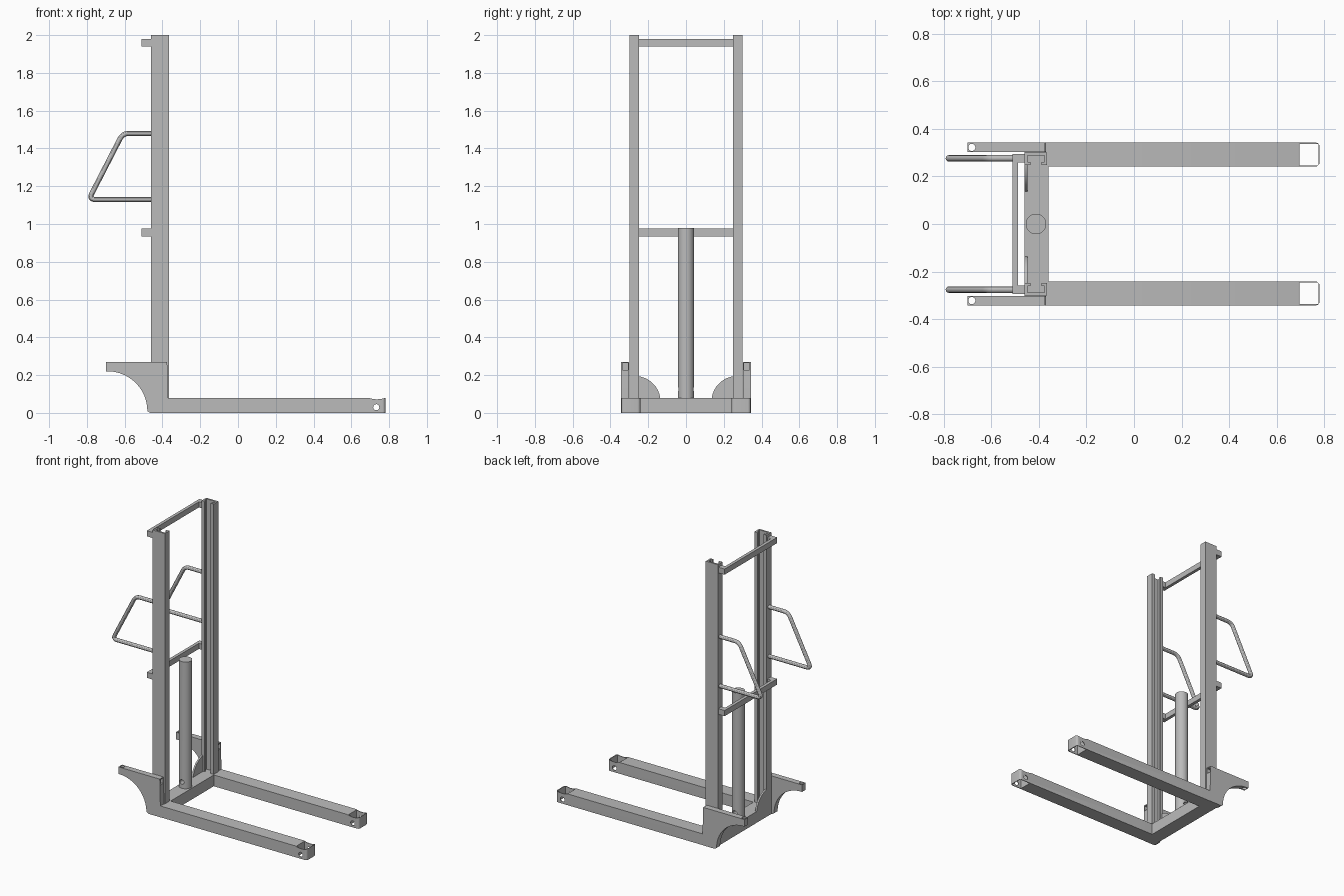
import bpy, bmesh, math
from mathutils import Vector

cube = bpy.data.objects.get("Cube")
if cube:
    bpy.data.objects.remove(cube, do_unlink=True)

steel = bpy.data.materials.new("grey steel")
steel.use_nodes = True
GREY = (0.5, 0.5, 0.5, 1)
steel.diffuse_color = GREY
steel.node_tree.nodes["Principled BSDF"].inputs["Base Color"].default_value = GREY


def activate(ob):
    bpy.ops.object.select_all(action='DESELECT')
    ob.select_set(True)
    bpy.context.view_layer.objects.active = ob


def prism(name, pts, axis, lo, hi):
    """Extrude a 2D outline along an axis; the outline uses the other two axes in order."""
    def place(p, d):
        co = list(p)
        co.insert("xyz".index(axis), d)
        return co
    bm = bmesh.new()
    base = bm.faces.new([bm.verts.new(place(p, lo)) for p in pts])
    new = bmesh.ops.extrude_face_region(bm, geom=[base])["geom"]
    shift = Vector(place((0, 0), hi - lo))
    bmesh.ops.translate(bm, vec=shift, verts=[v for v in new if isinstance(v, bmesh.types.BMVert)])
    bmesh.ops.recalc_face_normals(bm, faces=bm.faces)
    me = bpy.data.meshes.new(name)
    bm.to_mesh(me)
    bm.free()
    me.materials.append(steel)
    ob = bpy.data.objects.new(name, me)
    bpy.context.collection.objects.link(ob)
    return ob


def box(name, x, y, z):
    y = sorted(y)
    return prism(name, [(x[0], y[0]), (x[1], y[0]), (x[1], y[1]), (x[0], y[1])], "z", *z)


def arc(cx, cy, r, a, b, n):
    return [(cx + r * math.cos(math.radians(a + (b - a) * i / n)),
             cy + r * math.sin(math.radians(a + (b - a) * i / n))) for i in range(n + 1)]


def rod(name, cx, cy, r, axis, lo, hi, n=32):
    return prism(name, arc(cx, cy, r, 0, 360, n)[:-1], axis, lo, hi)


def cut(ob, *cutters):
    activate(ob)
    for c in cutters:
        m = ob.modifiers.new("cut", 'BOOLEAN')
        m.operation, m.solver, m.object = 'DIFFERENCE', 'EXACT', c
        bpy.ops.object.modifier_apply(modifier=m.name)
        bpy.data.objects.remove(c, do_unlink=True)


def smooth(ob):
    activate(ob)
    bpy.ops.object.shade_smooth_by_angle(angle=math.radians(30))


def bent_tube(name, pts, bend, r, y):
    """Round tube through (x, z) points with rounded bends."""
    pts = [Vector((p[0], y, p[1])) for p in pts]
    path = [pts[0]]
    for a, p, b in zip(pts, pts[1:], pts[2:]):
        s, e = p + (a - p).normalized() * bend, p + (b - p).normalized() * bend
        for i in range(9):
            t = i / 8
            path.append(s * (1 - t) ** 2 + p * 2 * t * (1 - t) + e * t * t)
    path.append(pts[-1])
    cu = bpy.data.curves.new(name, 'CURVE')
    cu.dimensions, cu.bevel_depth, cu.bevel_resolution = '3D', r, 4
    cu.use_fill_caps = True
    sp = cu.splines.new('POLY')
    sp.points.add(len(path) - 1)
    for q, p in zip(sp.points, path):
        q.co = (*p, 1)
    cu.materials.append(steel)
    ob = bpy.data.objects.new(name, cu)
    bpy.context.collection.objects.link(ob)
    activate(ob)
    bpy.ops.object.convert(target='MESH')
    smooth(bpy.context.object)


MAST_BACK, MAST_FRONT = -0.46, -0.365

for s, side in ((1, "left"), (-1, "right")):
    # fork leg with rounded tip, open wheel pocket, dipped top and axle hole
    r, tip = 0.015, 0.78
    outline = [(MAST_BACK, 0.242)] + arc(tip - r, 0.242 + r, r, -90, 0, 5)
    outline += arc(tip - r, 0.342 - r, r, 0, 90, 5) + [(MAST_BACK, 0.342)]
    leg = prism(side + "_fork_leg", [(x, s * y) for x, y in outline], "z", 0, 0.08)
    cut(leg,
        box("pocket", (0.695, 0.775), (s * 0.247, s * 0.337), (-0.1, 0.2)),
        rod("dip", 0.735, 0.202, 0.13, "y", -1, 1, 96),
        rod("axle_hole", 0.732, 0.03, 0.016, "y", -1, 1))
    smooth(leg)

    # caster bracket with concave wheel arch, hollow arm and pivot hole
    prof = [(-0.70, 0.27), (-0.375, 0.27), (-0.37, 0.08), (-0.37, 0), (-0.465, 0)]
    prof += arc(-0.69, 0.01, 0.21, 0, 90, 20) + [(-0.70, 0.22)]
    lo, hi = sorted((s * 0.302, s * 0.343))
    bracket = prism(side + "_caster_bracket", prof, "y", lo, hi)
    cut(bracket,
        box("arm_slot", (-0.65, -0.3), (s * 0.308, s * 0.337), (0.226, 0.263)),
        rod("pivot_hole", -0.682, s * 0.322, 0.015, "z", 0.1, 0.4))
    smooth(bracket)

    # mast upright: lipped channel opening inwards
    t, lip, out, inn = 0.012, 0.024, 0.30, 0.248
    half = [(MAST_BACK, out), (MAST_BACK, inn), (MAST_BACK + lip, inn), (MAST_BACK + lip, inn + t),
            (MAST_BACK + t, inn + t), (MAST_BACK + t, out - t)]
    mid = MAST_BACK + MAST_FRONT
    section = half + [(mid - x, y) for x, y in reversed(half)]
    prism(side + "_mast_upright", [(x, s * y) for x, y in section], "z", 0.02, 2)

    # curved gusset between the base beam and the upright
    curve = [p for p in arc(-0.27, 0.06, 0.135, 8, 82, 16)]
    curve += [(-0.27, 0.195), (-0.27, 0.06)]
    smooth(prism(side + "_gusset", [(s * y, z) for y, z in curve], "x", MAST_BACK, MAST_BACK + 0.012))

    # handle
    bent_tube(side + "_handle", [(-0.455, 1.48), (-0.61, 1.48), (-0.79, 1.13), (-0.455, 1.13)],
              0.035, 0.0135, s * 0.276)

# base beam joining the legs
box("base_beam", (MAST_BACK, -0.36), (-0.243, 0.243), (0, 0.08))

# bent cross braces behind the mast
for name, z in (("upper", 1.94), ("middle", 0.935)):
    u = [(MAST_BACK, 0.295), (-0.51, 0.295), (-0.51, -0.295), (MAST_BACK, -0.295),
         (MAST_BACK, -0.258), (-0.488, -0.258), (-0.488, 0.258), (MAST_BACK, 0.258)]
    prism(name + "_cross_brace", u, "z", z, z + 0.04)

# lift cylinder with a cross hole near its foot
ram = rod("lift_cylinder", -0.412, 0, 0.043, "z", 0.08, 0.98, 48)
cut(ram, rod("port", -0.412, 0.125, 0.016, "y", -0.2, 0.2))
smooth(ram)
